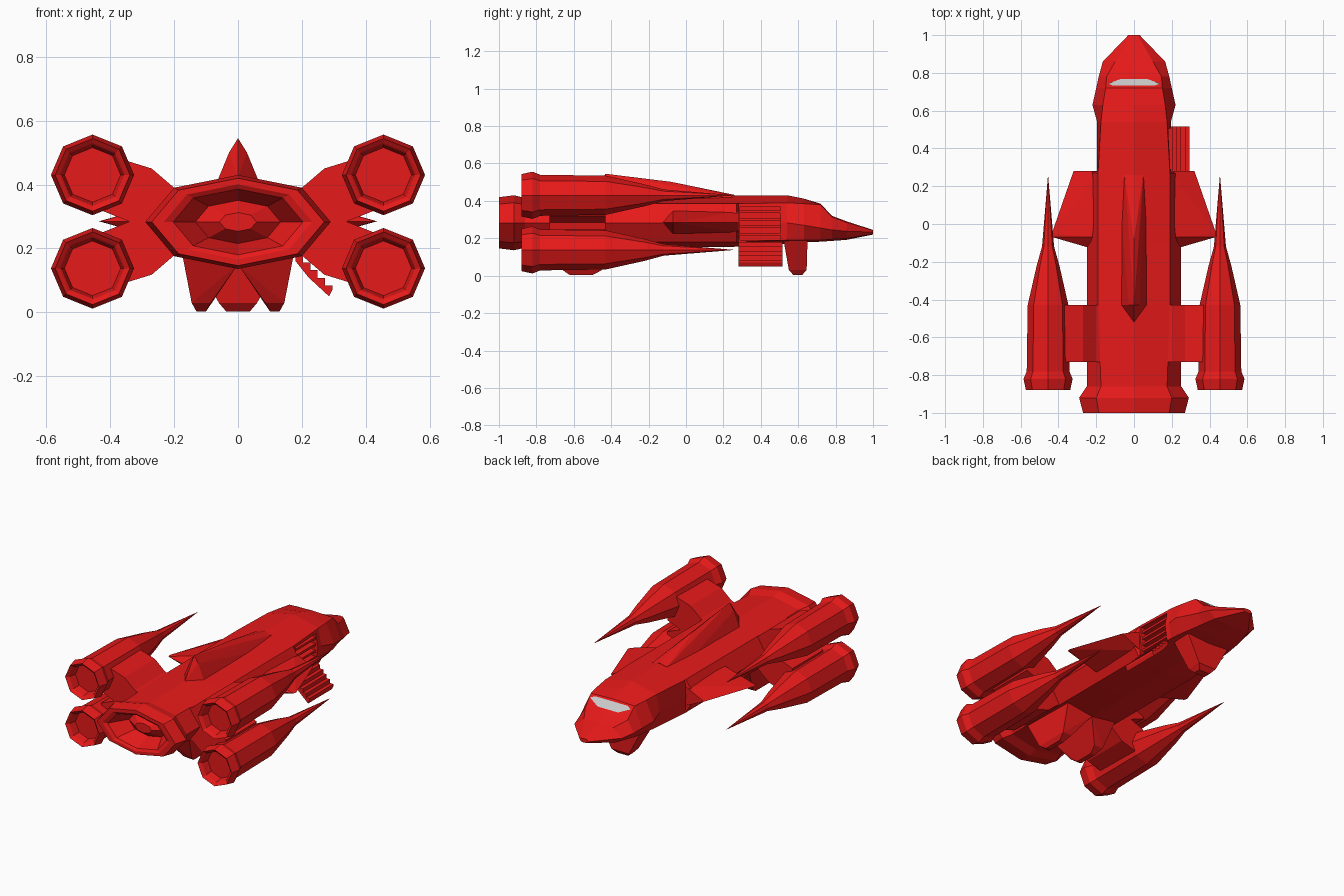
import bpy, bmesh, math
from mathutils import Vector

if "Cube" in bpy.data.objects:
    bpy.data.objects.remove(bpy.data.objects["Cube"])

red = bpy.data.materials.new("red_paint")
red.diffuse_color = (0.8, 0.01, 0.01, 1)
red.use_nodes = True
red.node_tree.nodes["Principled BSDF"].inputs["Base Color"].default_value = red.diffuse_color


def finish(name, bm, paint=True):
    bmesh.ops.recalc_face_normals(bm, faces=bm.faces[:])
    me = bpy.data.meshes.new(name)
    bm.to_mesh(me)
    bm.free()
    ob = bpy.data.objects.new(name, me)
    bpy.context.collection.objects.link(ob)
    if paint:
        me.materials.append(red)
    return ob


def loft(name, rings):
    bm = bmesh.new()
    loops = [[bm.verts.new(p) for p in r] for r in rings]
    n = len(loops[0])
    for a, b in zip(loops, loops[1:]):
        for i in range(n):
            j = (i + 1) % n
            bm.faces.new((a[i], a[j], b[j], b[i]))
    bm.faces.new(loops[0])
    bm.faces.new(loops[-1])
    return finish(name, bm)


def solid(name, pts):
    """Convex solid around the given points."""
    bm = bmesh.new()
    for p in pts:
        bm.verts.new(p)
    res = bmesh.ops.convex_hull(bm, input=bm.verts[:])
    loose = [v for v in bm.verts if not v.link_faces]
    bmesh.ops.delete(bm, geom=loose, context='VERTS')
    bmesh.ops.dissolve_limit(bm, angle_limit=0.01, verts=bm.verts[:], edges=bm.edges[:])
    return finish(name, bm)


def extrude_xz(name, prof, y0, y1):
    return loft(name, [[(x, y, z) for x, z in prof] for y in (y0, y1)])


def box(name, x0, x1, y0, y1, z0, z1):
    return extrude_xz(name, [(x0, z0), (x1, z0), (x1, z1), (x0, z1)], y0, y1)


def hull_ring(y, top, sx, sz, wx, wz, bx, bz, bot):
    right = [(sx, sz), (wx, wz), (bx, bz)]
    pts = [(0, top)] + right + [(0, bot)] + [(-x, z) for x, z in reversed(right)]
    return [(x, y, z) for x, z in pts]


def scaled_rim(y, k):
    return hull_ring(y, .283 + .147 * k, .2 * k, .283 + .107 * k, .29 * k, .283,
                     .2 * k, .283 - .107 * k, .283 - .147 * k)


# Hull: exhaust recess, flared nozzle, body, neck, cockpit and nose
hull = loft("hull", [
    scaled_rim(-.93, .2), scaled_rim(-.88, .46), scaled_rim(-.99, .7), scaled_rim(-1, .8),
    scaled_rim(-1, .93), scaled_rim(-.92, 1),
    hull_ring(-.86, .415, .175, .38, .25, .283, .175, .185, .15),
    hull_ring(-.43, .42, .19, .385, .25, .283, .19, .18, .15),
    hull_ring(-.1, .425, .19, .385, .25, .283, .19, .18, .15),
    hull_ring(.27, .43, .19, .385, .25, .283, .19, .18, .155),
    hull_ring(.28, .43, .19, .385, .195, .283, .19, .18, .155),
    hull_ring(.54, .43, .175, .39, .195, .283, .18, .19, .17),
    hull_ring(.63, .412, .165, .385, .22, .27, .17, .19, .178),
    hull_ring(.72, .385, .15, .38, .2, .255, .155, .19, .182),
    hull_ring(.78, .32, .145, .315, .187, .245, .14, .195, .186),
    hull_ring(.86, .29, .10, .285, .165, .238, .12, .2, .192),
    hull_ring(1, .245, .02, .243, .03, .233, .02, .222, .22)])

# Doorway recess on the right side
cutter = box("doorway_cutter", .13, .3, .29, .505, .19, .37)
cutter.hide_render = True
cutter.hide_viewport = True
cutter.display_type = 'WIRE'
mod = hull.modifiers.new("doorway", 'BOOLEAN')
mod.operation = 'DIFFERENCE'
mod.solver = 'EXACT'
mod.object = cutter
for i in range(4):
    z = .215 + i * .04
    box(f"doorway_slat_{i + 1}", .12, .18, .287, .508, z, z + .014)

# Boarding stairs below the doorway
n = 5
stairs = []
for i in range(n):
    x, z = .18 + i * .023, .18 - i * .024
    stairs += [(x, z), (x + .023, z)]
stairs += [(.295, .07), (.285, .05), (.22, .11), (.18, .16)]
extrude_xz("boarding_stairs", stairs, .28, .515)

# Windshield
bm = bmesh.new()
win = [(-.14, .742), (-.11, .732), (.11, .732), (.14, .742), (.07, .768), (-.07, .768)]
bm.faces.new([bm.verts.new((x, y, .389 - (y - .72) * 1.083)) for x, y in win])
finish("windshield", bm, paint=False)

# Dorsal fin
solid("dorsal_fin", [(0, -.43, .545), (0, -.52, .42), (0, -.08, .502), (0, .26, .432),
                     (.028, -.43, .5), (-.028, -.43, .5), (.065, -.43, .41), (-.065, -.43, .41),
                     (.065, 0, .41), (-.065, 0, .41), (.05, .26, .42), (-.05, .26, .42)])

# Landing feet: one under the nose, two at the rear
solid("front_foot", [(s * x, y, z) for s in (-1, 1) for x, y, z in
                     [(.15, .52, .2), (.15, .65, .2), (.06, .55, .03), (.06, .645, .03),
                      (.037, .575, .003), (.037, .62, .003)]])

for s, side in ((1, "right"), (-1, "left")):
    solid(f"rear_foot_{side}", [(s * x, y, z) for x, y, z in
          [(.175, -.73, .185), (0, -.73, .15), (.175, -.37, .185), (0, -.37, .15),
           (.145, -.66, .03), (.085, -.66, .03), (.145, -.45, .03), (.085, -.45, .03),
           (.13, -.62, .003), (.1, -.62, .003), (.13, -.5, .003), (.1, -.5, .003)]])

    # Front wing wedge
    solid(f"wing_{side}", [(s * x, y, z) for x, y, z in
          [(.19, .28, .345), (.19, .28, .225), (.32, .28, .285), (.435, -.05, .285),
           (.43, -.07, .285), (.22, -.07, .345), (.22, -.07, .225), (.24, -.125, .285)]])

    for up, level in ((1, "upper"), (-1, "lower")):
        cz = .284 + up * .146
        # Pylon joining hull and nacelle
        prof = [(.15, .37), (.2, .39), (.27, .45), (.4, .49), (.43, .32), (.34, .284), (.15, .284)]
        extrude_xz(f"pylon_{level}_{side}",
                   [(s * x, .284 + up * (z - .284)) for x, z in prof], -.73, -.43)
        # Eight-sided nacelle with recessed exhaust and long spike
        stations = [(-.82, .088), (-.865, .098), (-.87, .103), (-.88, .117), (-.82, .13), (-.78, .113),
                    (-.43, .108), (-.22, .06), (-.12, .032), (.25, .001)]
        loft(f"nacelle_{level}_{side}", [
            [(s * .455 + r * math.sin(i * math.pi / 4), y, cz + r * .97 * math.cos(i * math.pi / 4))
             for i in range(8)] for y, r in stations])
